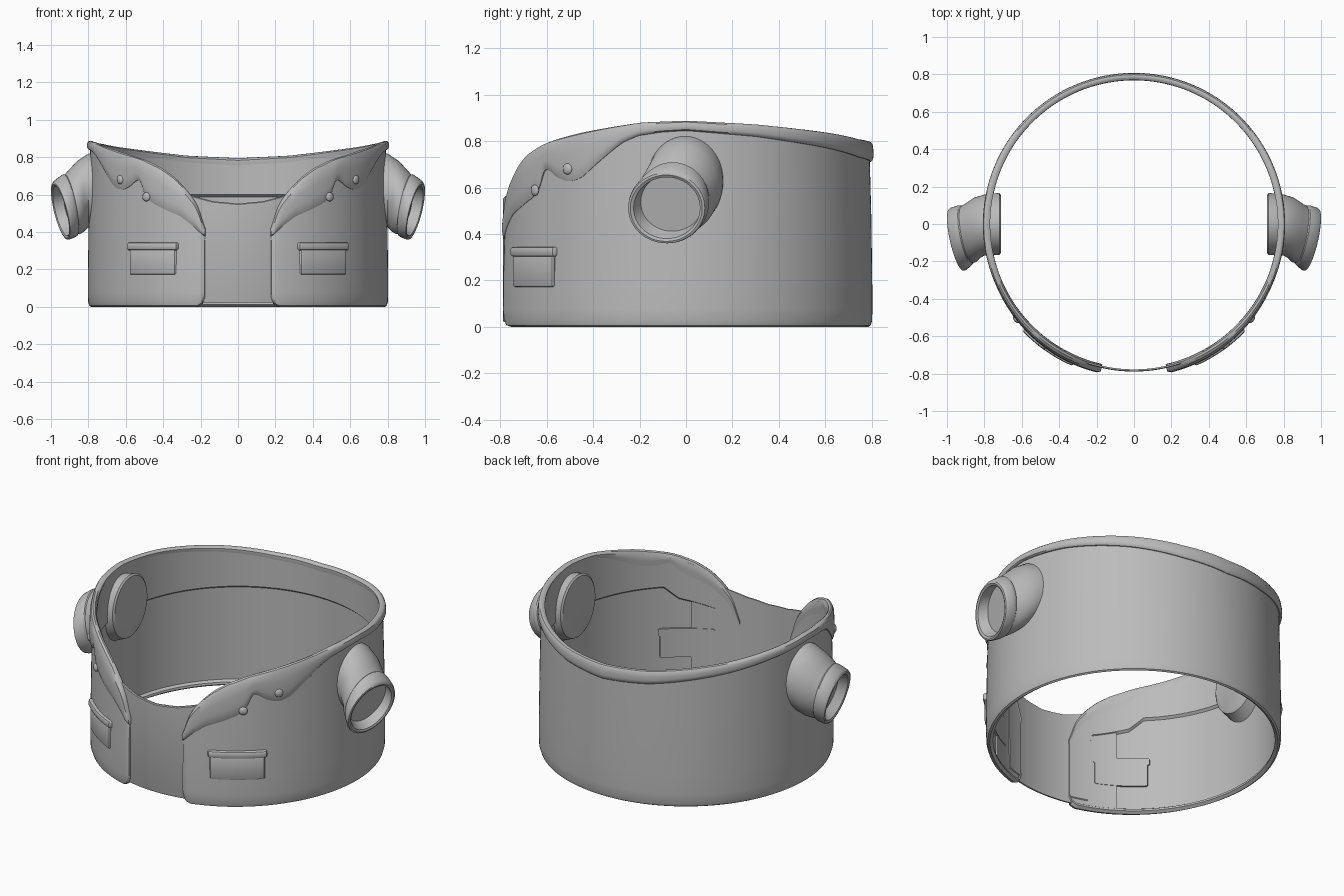
import bpy, bmesh, math
from mathutils import Matrix, Vector

if "Cube" in bpy.data.objects:
    bpy.data.objects.remove(bpy.data.objects["Cube"])

cloth = bpy.data.materials.new("warm_grey")
cloth.diffuse_color = (0.5, 0.5, 0.5, 1)
cloth.use_nodes = True
cloth.node_tree.nodes["Principled BSDF"].inputs["Base Color"].default_value = cloth.diffuse_color


def finish(name, bm, angle=35):
    bmesh.ops.recalc_face_normals(bm, faces=bm.faces)
    me = bpy.data.meshes.new(name)
    bm.to_mesh(me)
    bm.free()
    me.materials.append(cloth)
    ob = bpy.data.objects.new(name, me)
    bpy.context.collection.objects.link(ob)
    bpy.ops.object.select_all(action='DESELECT')
    ob.select_set(True)
    bpy.context.view_layer.objects.active = ob
    bpy.ops.object.shade_smooth_by_angle(angle=math.radians(angle))
    return ob


def lerp(table, t):
    """Piecewise linear lookup, symmetric about the front-back plane."""
    t = abs((t + 180) % 360 - 180)
    if t <= table[0][0]:
        return table[0][1]
    for (a, u), (b, v) in zip(table, table[1:]):
        if t <= b:
            return u + (v - u) * (t - a) / (b - a)
    return table[-1][1]


def soft(table, t, w=1.0):
    return sum(lerp(table, t + k * w) for k in (-1, 0, 1)) / 3


def polar(t, r, z):
    a = math.radians(t)
    return Vector((r * math.sin(a), -r * math.cos(a), z))


def loft(bm, rings):
    """Bridge closed rings of points and cap both ends."""
    vs = [[bm.verts.new(p) for p in ring] for ring in rings]
    n = len(vs[0])
    for a, b in zip(vs, vs[1:]):
        for i in range(n):
            bm.faces.new((a[i], a[(i + 1) % n], b[(i + 1) % n], b[i]))
    bm.faces.new(vs[0])
    bm.faces.new(vs[-1][::-1])


def sweep(name, section, t0, t1, step=1.0):
    """Sweep a (radius, height) section around the vertical axis."""
    n = math.ceil((t1 - t0) / step)
    bm = bmesh.new()
    angles = [t0 + (t1 - t0) * i / n for i in range(n + 1)]
    loft(bm, [[polar(t, r, z) for r, z in section(t)] for t in angles])
    return finish(name, bm)


# Height of the collar edges and facing by angle from the front
TOP = [(12.9, .40), (14.3, .49), (16.5, .56), (20.2, .625), (25, .69), (31, .743),
       (38, .782), (46, .81), (56, .838), (66, .86), (76, .88), (90, .888),
       (112, .872), (139, .838), (160, .808), (180, .795)]
LOW = [(12.9, .375), (17, .43), (22.5, .485), (28, .515), (34.6, .555), (37.5, .585),
       (39, .62), (40, .665), (41.4, .68), (43, .673), (46, .645), (50, .627),
       (53, .63), (56, .645), (60, .69), (66, .755), (70, .795), (75, .823),
       (82, .838), (90, .845), (112, .82), (139, .772), (160, .73), (180, .71)]
FACING = [(21, .06), (22, .47), (30, .5), (38, .53), (44, .6), (180, .6)]
HEM = [(12.9, .05), (13.3, .03), (14, .014), (16, 0), (180, 0)]
BULGE = [(12.9, .0), (14, .009), (30, .009), (65, 0), (180, 0)]


def coat_section(t):
    b, h, f = lerp(HEM, t), soft(TOP, t) - .02, lerp(FACING, t)
    o = lerp(BULGE, t)
    return [(.768, b + .012), (.785, b), (.795 + o, b + .006), (.801 + o, b + .025),
            (.803 + o, .075), (.802 + o, .2), (.798 + o, .36 * h + .2), (.790 + o, h),
            (.772, h), (.772, f), (.786, f - .012), (.786, b + .035), (.77, b + .025)]


def collar_section(t):
    lo, hi = soft(LOW, t, .5), soft(TOP, t)
    hi = max(hi, lo + .02)
    o = lerp(BULGE, t) * 1.1
    d = hi - lo
    return [(.782, lo), (.797 + o, lo), (.805 + o, lo + .12 * d), (.808 + o, lo + .3 * d),
            (.807 + o, lo + .6 * d), (.804 + o, hi - .14 * d), (.798 + o * .5, hi - .03 * d),
            (.790, hi), (.778, hi - .03 * d), (.769, hi - .14 * d), (.769, hi - .3 * d)]


sweep("coat_body", coat_section, 12.9, 347.1)
sweep("folded_collar", collar_section, 12.7, 347.3, .75)


# Shirt panel filling the front opening
def shirt_section(t):
    top = lerp([(0, .552), (10, .565), (20, .60), (34, .64)], t)
    return [(.777, .022), (.786, .022), (.789, .03), (.789, top - .005), (.785, top),
            (.777, top)]


sweep("shirt_front", shirt_section, -33, 33)


def rounded_plate(name, t0, t1, z0, z1, r0, r1, e):
    """Curved plate with softened outer edges."""
    def section(t):
        k = min(1, (t - t0) / 1.0, (t1 - t) / 1.0)
        s = math.sqrt(max(0, 1 - (1 - k) ** 2))
        r = r1 - e * (1 - s)
        i = e * .5 * (1 - s)
        return [(r0, z0 + i), (r - e, z0 + i), (r - .3 * e, z0 + .3 * e + i), (r, z0 + e + i),
                (r, z1 - e - i), (r - .3 * e, z1 - .3 * e - i), (r - e, z1 - i), (r0, z1 - i)]
    return sweep(name, section, t0, t1, .5)


def sleeve(name, s):
    # x, y, z of centre, y radius, z radius, tilt of the ring
    stations = [(.712, 0, .65, .155, .175, 0), (.72, 0, .648, .166, .187, 0),
                (.80, -.005, .622, .163, .197, 0), (.84, -.022, .592, .163, .19, .09),
                (.87, -.045, .565, .16, .175, .15), (.893, -.056, .547, .152, .16, .2),
                (.897, -.058, .544, .158, .165, .21), (.91, -.064, .536, .163, .165, .22),
                (.94, -.08, .518, .168, .158, .24), (.949, -.084, .512, .165, .152, .24),
                (.951, -.085, .511, .155, .143, .24), (.946, -.083, .512, .143, .132, .24),
                (.90, -.06, .537, .135, .125, .22)]
    rings = []
    for x, y, z, ry, rz, k in stations:
        ring = []
        for i in range(48):
            a = math.tau * i / 48
            dy, dz = ry * math.cos(a), rz * math.sin(a)
            ring.append(Vector((s * (x + k * (dy * .9 + dz)), y + dy, z + dz)))
        rings.append(ring)
    bm = bmesh.new()
    loft(bm, rings)
    finish(name, bm)


def button(name, t, z, r):
    bm = bmesh.new()
    out = polar(t, 1, 0)
    m = (Matrix.Translation(polar(t, r, z)) @ out.to_track_quat('Z', 'Y').to_matrix().to_4x4()
         @ Matrix.Diagonal((1, 1, .5, 1)))
    bmesh.ops.create_uvsphere(bm, u_segments=20, v_segments=10, radius=.024, matrix=m)
    finish(name, bm)


# Mirrored details
for side, s in (("right", 1), ("left", -1)):
    def span(a, b):
        return (a, b) if s > 0 else (-b, -a)
    rounded_plate(side + "_pocket", *span(24, 45.5), .172, .315, .774, .818, .008)
    rounded_plate(side + "_pocket_flap", *span(23.2, 46.3), .302, .345, .774, .827, .012)
    sleeve(side + "_sleeve", s)
    button(side + "_upper_button", s * 51, .68, .811)
    button(side + "_lower_button", s * 37, .588, .815)
